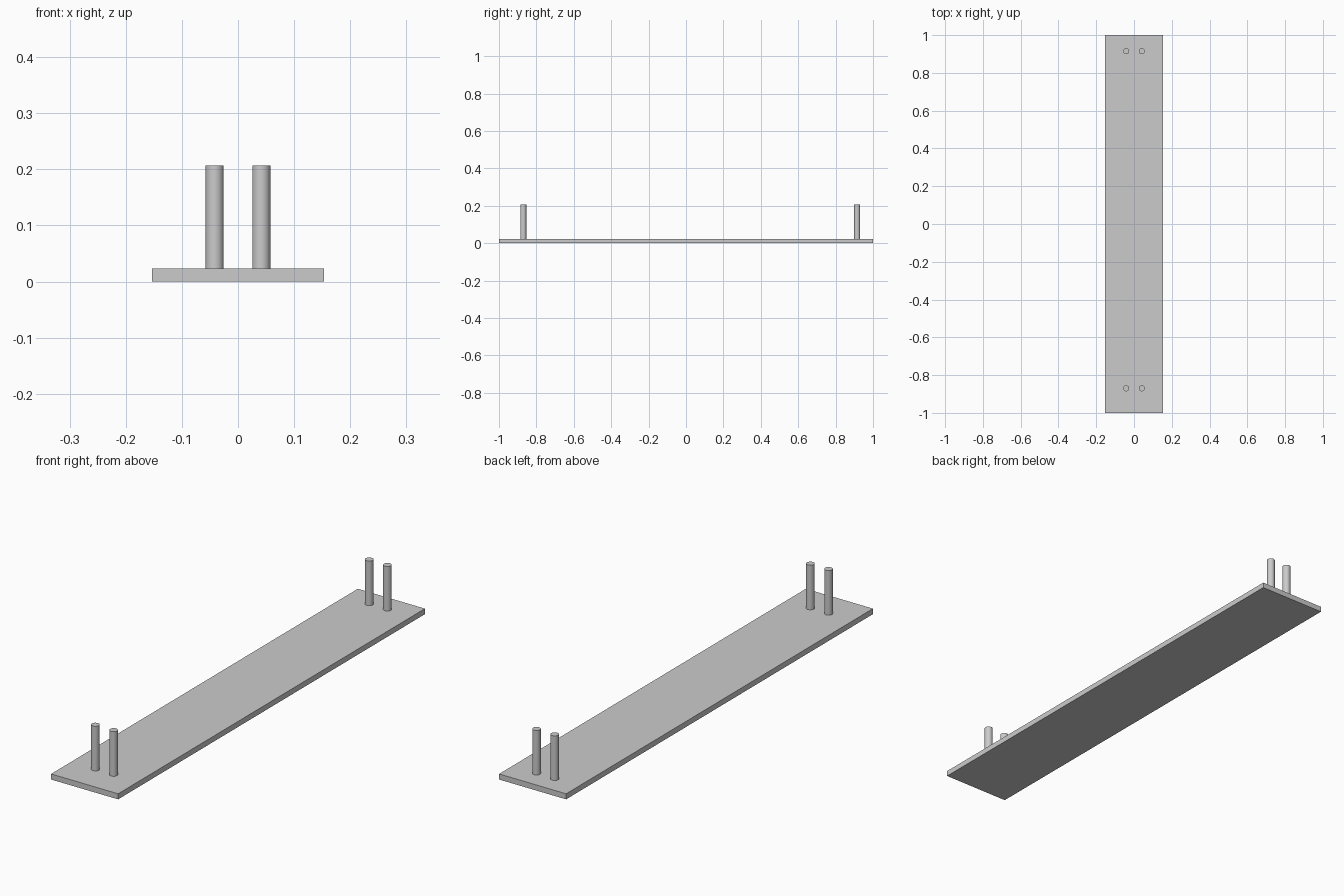
import bpy

cube = bpy.data.objects.get("Cube")
if cube:
    bpy.data.objects.remove(cube, do_unlink=True)

grey = bpy.data.materials.new("plain_grey")
grey.use_nodes = True
colour = (0.6, 0.6, 0.6, 1)
grey.diffuse_color = colour
grey.node_tree.nodes["Principled BSDF"].inputs["Base Color"].default_value = colour

WIDTH, LENGTH, THICK = 0.306, 2.0, 0.023
POST_TOP, POST_RADIUS, POST_X = 0.207, 0.016, 0.0415


def finish(name):
    obj = bpy.context.object
    obj.name = name
    obj.data.materials.append(grey)
    bpy.ops.object.transform_apply(location=False, rotation=False, scale=True)
    return obj


# Flat base board
bpy.ops.mesh.primitive_cube_add(size=1, location=(0, 0, THICK / 2))
bpy.context.object.scale = (WIDTH, LENGTH, THICK)
finish("base_board")

# A pair of round posts near each end
for end, y in (("front", -0.87), ("back", 0.915)):
    for side, sign in (("left", 1), ("right", -1)):
        bpy.ops.mesh.primitive_cylinder_add(
            vertices=32, radius=POST_RADIUS, depth=POST_TOP - THICK,
            location=(sign * POST_X, y, (POST_TOP + THICK) / 2))
        finish(f"{end}_{side}_post")
        bpy.ops.object.shade_smooth_by_angle()
